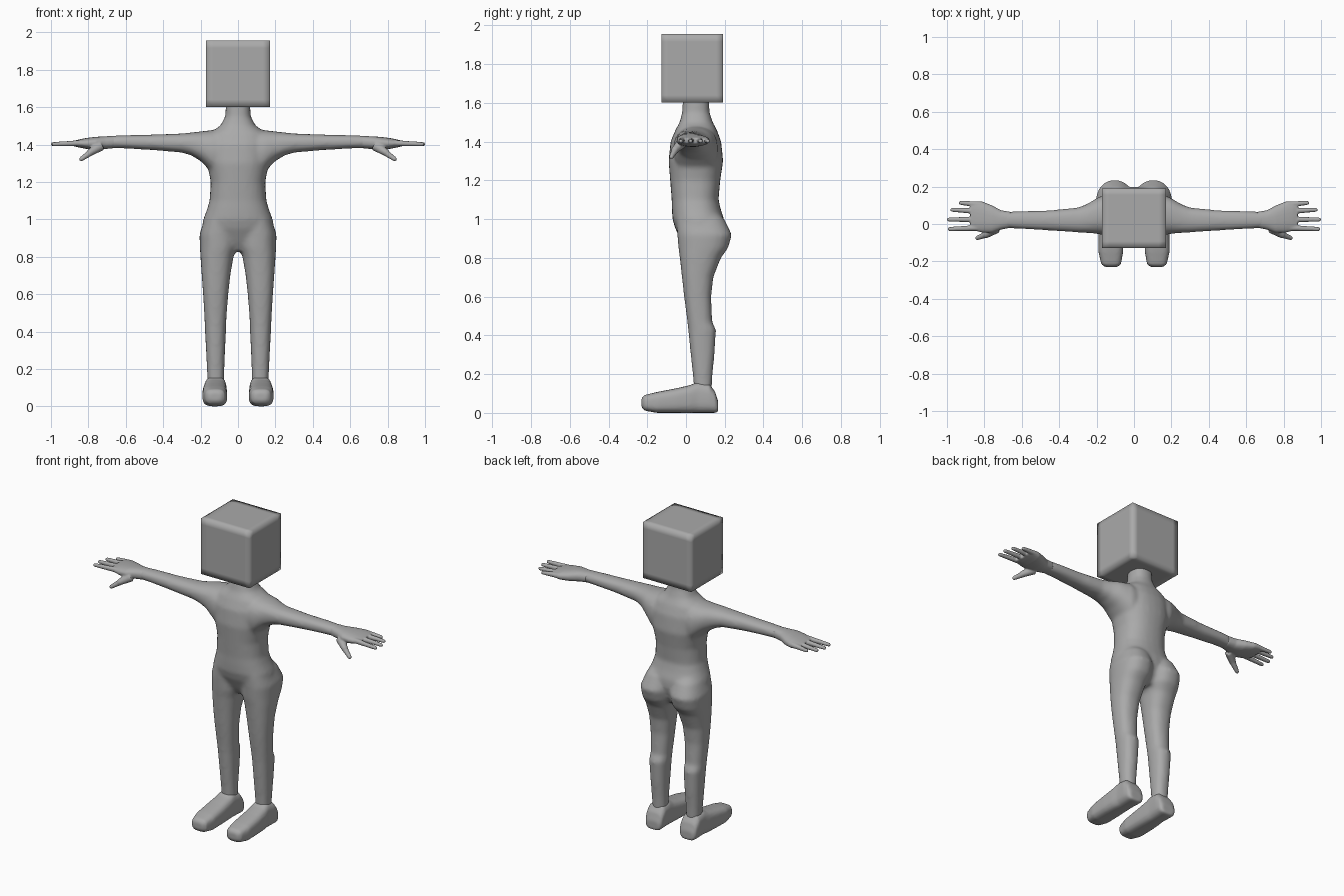
import bpy, bmesh, math
from mathutils import Vector, Matrix

grey = bpy.data.materials.new("mid grey")
grey.diffuse_color = (0.4, 0.4, 0.4, 1)


def loft(bm, axis, rings, sign=1, power=0.85, sides=28):
    """Closed tube of superellipse rings: (position, a0, a1, b0, b1)."""
    order = {"x": (0, 1, 2), "y": (1, 0, 2), "z": (2, 0, 1)}[axis]
    loops = []
    for pos, a0, a1, b0, b1 in rings:
        loop = []
        for i in range(sides):
            t = 2 * math.pi * i / sides
            c, s = math.cos(t), math.sin(t)
            co = [0, 0, 0]
            co[order[0]] = pos
            co[order[1]] = (a0 + a1) / 2 + (a1 - a0) / 2 * math.copysign(abs(c) ** power, c)
            co[order[2]] = (b0 + b1) / 2 + (b1 - b0) / 2 * math.copysign(abs(s) ** power, s)
            co[0] *= sign
            loop.append(bm.verts.new(co))
        loops.append(loop)
    for lo, hi in zip(loops, loops[1:]):
        for i in range(sides):
            j = (i + 1) % sides
            bm.faces.new((lo[i], lo[j], hi[j], hi[i]))
    bm.faces.new(loops[0])
    bm.faces.new(loops[-1])


def finger(bm, p, q, r0, r1):
    """Tapered round-ended digit from p to q."""
    p, q = Vector(p), Vector(q)
    d = q - p
    m = Matrix.Translation((p + q) / 2) @ d.to_track_quat("Z", "Y").to_matrix().to_4x4()
    bmesh.ops.create_cone(bm, cap_ends=True, segments=14, radius1=r0, radius2=r1,
                          depth=d.length, matrix=m)
    bmesh.ops.create_uvsphere(bm, u_segments=14, v_segments=8, radius=r1,
                              matrix=Matrix.Translation(q))


def finish(bm, name, voxel=0, smooth=0, mirror=False):
    bmesh.ops.recalc_face_normals(bm, faces=bm.faces)
    me = bpy.data.meshes.new(name)
    bm.to_mesh(me)
    bm.free()
    me.materials.append(grey)
    for p in me.polygons:
        p.use_smooth = True
    ob = bpy.data.objects.new(name, me)
    bpy.context.collection.objects.link(ob)
    if voxel:
        mod = ob.modifiers.new("blend", "REMESH")
        mod.mode = "VOXEL"
        mod.voxel_size = voxel
        mod.use_smooth_shade = True
        mod = ob.modifiers.new("soften", "SMOOTH")
        mod.factor = 0.5
        mod.iterations = smooth
    if mirror:
        mod = ob.modifiers.new("mirror", "MIRROR")
        mod.use_mirror_merge = False
    return ob


# Body: torso with neck, arms and legs blended into one skin
bm = bmesh.new()
torso = [  # z, half width, y front, y back
    (0.83, 0.06, 0.01, 0.15), (0.88, 0.15, -0.02, 0.18), (0.95, 0.193, -0.055, 0.2),
    (1.0, 0.186, -0.07, 0.197), (1.05, 0.167, -0.073, 0.18), (1.1, 0.152, -0.074, 0.168),
    (1.2, 0.146, -0.082, 0.177), (1.3, 0.165, -0.09, 0.192), (1.4, 0.17, -0.08, 0.182),
    (1.46, 0.155, -0.055, 0.16), (1.5, 0.095, -0.033, 0.138), (1.55, 0.068, -0.02, 0.122),
    (1.63, 0.064, -0.016, 0.118)]
loft(bm, "z", [(z, -w, w, y0, y1) for z, w, y0, y1 in torso])
arm = [
    (0.05, -0.06, 0.16, 1.25, 1.472), (0.14, -0.065, 0.165, 1.25, 1.477),
    (0.2, -0.052, 0.138, 1.312, 1.47), (0.25, -0.048, 0.107, 1.342, 1.464),
    (0.3, -0.045, 0.088, 1.357, 1.459), (0.45, -0.035, 0.073, 1.37, 1.453),
    (0.6, -0.026, 0.069, 1.379, 1.45), (0.7, -0.021, 0.064, 1.38, 1.446)]
leg = [
    (1.06, 0.02, 0.14, -0.03, 0.14), (1.0, 0.005, 0.18, -0.05, 0.198),
    (0.92, 0, 0.206, -0.045, 0.237), (0.85, 0.005, 0.204, -0.039, 0.217),
    (0.8, 0.024, 0.201, -0.032, 0.18), (0.7, 0.041, 0.194, -0.021, 0.141),
    (0.6, 0.052, 0.187, -0.01, 0.13), (0.47, 0.062, 0.179, 0.007, 0.135),
    (0.43, 0.063, 0.178, 0.011, 0.155), (0.3, 0.069, 0.171, 0.024, 0.147),
    (0.2, 0.073, 0.166, 0.035, 0.137), (0.08, 0.076, 0.16, 0.045, 0.13)]
for s in (1, -1):
    loft(bm, "x", arm, s)
    loft(bm, "z", leg, s)
finish(bm, "body", 0.011, 8)

# Hands: palm, four fingers and a thumb
bm = bmesh.new()
loft(bm, "x", [
    (0.66, -0.02, 0.065, 1.381, 1.446), (0.71, -0.03, 0.073, 1.376, 1.444),
    (0.76, -0.048, 0.1, 1.372, 1.441), (0.81, -0.046, 0.12, 1.376, 1.435),
    (0.85, -0.037, 0.123, 1.384, 1.427), (0.875, -0.03, 0.118, 1.39, 1.42)])
for base_y, tip_x, tip_y in ((-0.02, 0.986, -0.027), (0.024, 0.99, 0.024),
                             (0.068, 0.972, 0.076), (0.104, 0.927, 0.113)):
    finger(bm, (0.82, base_y, 1.408), (tip_x, tip_y, 1.402), 0.017, 0.011)
finger(bm, (0.735, -0.022, 1.392), (0.79, -0.057, 1.358), 0.028, 0.019)
finger(bm, (0.78, -0.052, 1.363), (0.838, -0.075, 1.322), 0.019, 0.012)
finish(bm, "hands", 0.005, 3, mirror=True)

# Feet: rounded shoe shapes with flat soles
bm = bmesh.new()
loft(bm, "y", [
    (-0.23, 0.09, 0.155, 0.03, 0.075), (-0.215, 0.07, 0.175, 0.012, 0.092),
    (-0.15, 0.058, 0.19, 0, 0.108), (-0.05, 0.058, 0.19, 0, 0.127),
    (0.02, 0.06, 0.186, 0, 0.143), (0.06, 0.062, 0.18, 0, 0.16),
    (0.12, 0.06, 0.182, 0, 0.15), (0.15, 0.062, 0.178, 0, 0.11),
    (0.166, 0.075, 0.165, 0.004, 0.06)], power=0.65)
finish(bm, "feet", 0.008, 3, mirror=True)

# Head: box with softly shaded edges
bm = bmesh.new()
bmesh.ops.create_cube(bm, size=2)
bmesh.ops.subdivide_edges(bm, edges=bm.edges[:], cuts=2, use_grid_fill=True)
for v in bm.verts:
    v.co = [math.copysign(0.78, c) if abs(c) < 0.9 else c for c in v.co]
    v.co = (v.co.x * 0.17, 0.032 + v.co.y * 0.159, 1.778 + v.co.z * 0.177)
finish(bm, "head")
